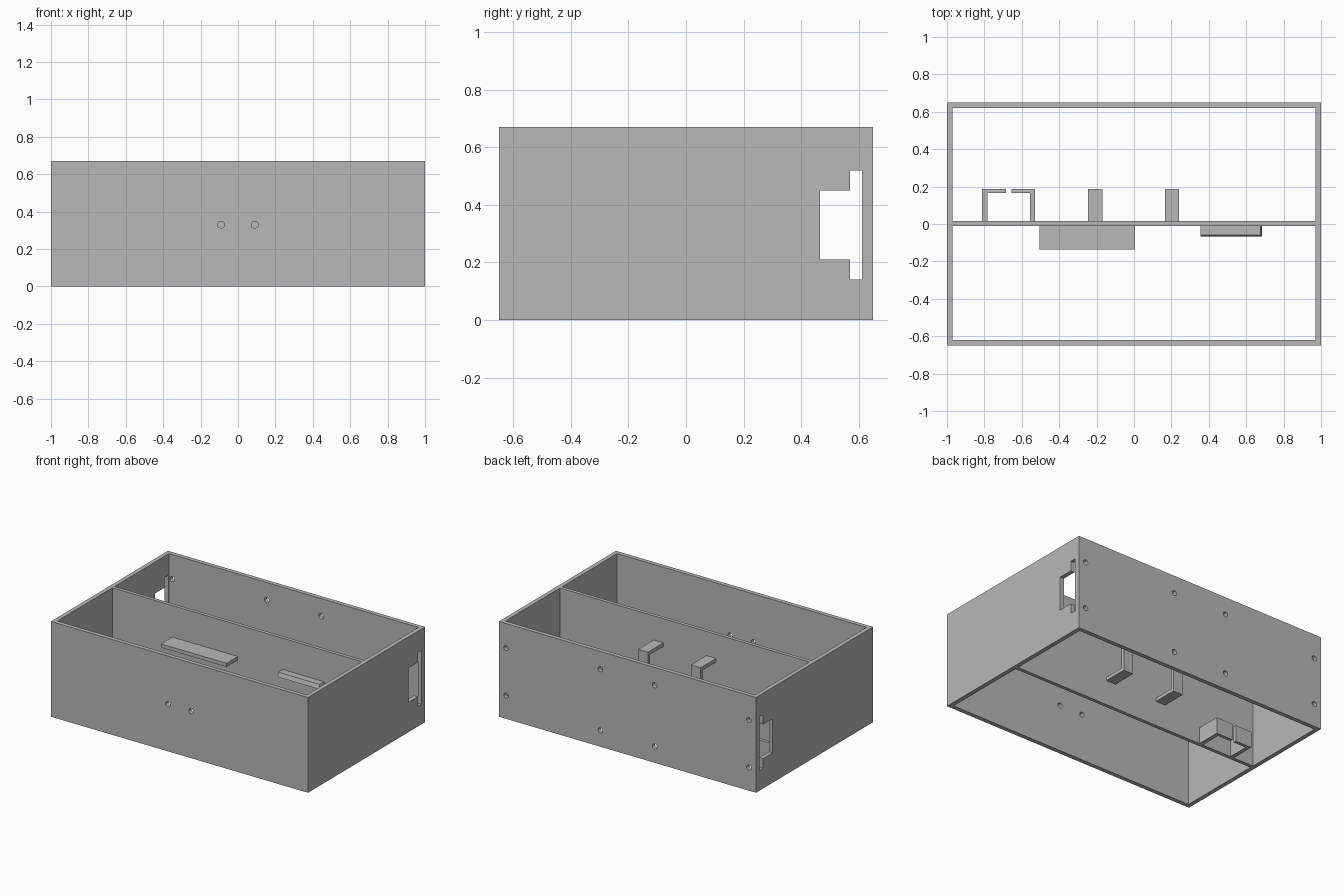
import bpy
import bmesh
import math
from mathutils import Matrix

cube = bpy.data.objects.get("Cube")
if cube:
    bpy.data.objects.remove(cube, do_unlink=True)

grey = bpy.data.materials.new("plain grey")
grey.use_nodes = True
colour = (0.48, 0.48, 0.48, 1)
grey.diffuse_color = colour
grey.node_tree.nodes["Principled BSDF"].inputs["Base Color"].default_value = colour


def make_object(name, bm):
    bmesh.ops.recalc_face_normals(bm, faces=bm.faces)
    mesh = bpy.data.meshes.new(name)
    bm.to_mesh(mesh)
    bm.free()
    mesh.materials.append(grey)
    obj = bpy.data.objects.new(name, mesh)
    bpy.context.collection.objects.link(obj)
    return obj


def add_box(bm, xs, ys, zs):
    verts = bmesh.ops.create_cube(bm, size=1)["verts"]
    for v in verts:
        v.co = [r[1] if c > 0 else r[0] for c, r in zip(v.co, (xs, ys, zs))]
    return verts


def box(name, xs, ys, zs):
    bm = bmesh.new()
    add_box(bm, xs, ys, zs)
    return make_object(name, bm)


def prism(name, profile, axis, start, end):
    """Extrude a closed profile along x (profile in y, z) or z (profile in x, y)."""
    bm = bmesh.new()
    place = (lambda a, b: (start, a, b)) if axis == "x" else (lambda a, b: (a, b, start))
    face = bm.faces.new([bm.verts.new(place(a, b)) for a, b in profile])
    extruded = bmesh.ops.extrude_face_region(bm, geom=[face])["geom"]
    step = (end - start, 0, 0) if axis == "x" else (0, 0, end - start)
    bmesh.ops.translate(bm, vec=step, verts=[g for g in extruded if isinstance(g, bmesh.types.BMVert)])
    return make_object(name, bm)


def cut(target, cutter):
    cutter.hide_render = True
    mod = target.modifiers.new("cut", "BOOLEAN")
    mod.operation = "DIFFERENCE"
    mod.solver = "EXACT"
    mod.object = cutter
    bpy.context.view_layer.objects.active = target
    bpy.ops.object.modifier_apply(modifier=mod.name)
    bpy.data.objects.remove(cutter, do_unlink=True)


def cut_hole(target, x, y, z):
    bm = bmesh.new()
    turn = Matrix.Translation((x, y, z)) @ Matrix.Rotation(math.pi / 2, 4, "X")
    bmesh.ops.create_cone(bm, cap_ends=True, segments=24, radius1=0.018,
                          radius2=0.018, depth=0.1, matrix=turn)
    cut(target, make_object("hole_cutter", bm))


# Open frame of four walls
HEIGHT = 0.67
walls = box("outer_walls", (-1, 1), (-0.65, 0.65), (0, HEIGHT))
cut(walls, box("inside_cutter", (-0.97, 0.97), (-0.62, 0.62), (-0.1, 0.8)))

# Stepped socket opening in both end walls
socket = [(0.465, 0.21), (0.57, 0.21), (0.57, 0.14), (0.612, 0.14),
          (0.612, 0.52), (0.57, 0.52), (0.57, 0.45), (0.465, 0.45)]
for side in (-1, 1):
    cut(walls, prism("socket_cutter", socket, "x", side * 0.9, side * 1.1))

# Screw holes: a pair in the front wall, eight in the back wall
for side in (-1, 1):
    cut_hole(walls, side * 0.09, -0.635, 0.33)
    for x, offset in ((0.945, 0.167), (0.211, 0.215)):
        for up in (-1, 1):
            cut_hole(walls, side * x, 0.635, 0.33 + up * offset)

# Divider between the two compartments
box("divider", (-0.975, 0.975), (-0.01, 0.015), (0, HEIGHT))

# Two straps behind the divider
strap = [(0.01, 0.5), (0.187, 0.5), (0.187, 0.175), (0.01, 0.175),
         (0.01, 0.2), (0.162, 0.2), (0.162, 0.475), (0.01, 0.475)]
for name, x in (("left_strap", 0.203), ("right_strap", -0.207)):
    prism(name, strap, "x", x - 0.038, x + 0.038)

# Corner holder behind the divider, made of two facing brackets
for name, side in (("holder_left_bracket", 1), ("holder_right_bracket", -1)):
    bracket = [(0.142, 0.01), (0.142, 0.187), (0.015, 0.187),
               (0.015, 0.165), (0.114, 0.165), (0.114, 0.01)]
    prism(name, [(-0.67 + side * x, y) for x, y in bracket], "z", 0, 0.115)

# Wide shelf in front of the divider
box("wide_shelf", (-0.505, 0.005), (-0.135, -0.005), (0.422, 0.448))

# Narrow shelf with bevelled front and left edges
bm = bmesh.new()
for v in add_box(bm, (0.355, 0.685), (-0.068, -0.005), (0.42, 0.45)):
    if v.co.z > 0.44:
        v.co.x = min(v.co.x, 0.676)
        v.co.y = max(v.co.y, -0.059)
make_object("narrow_shelf", bm)
